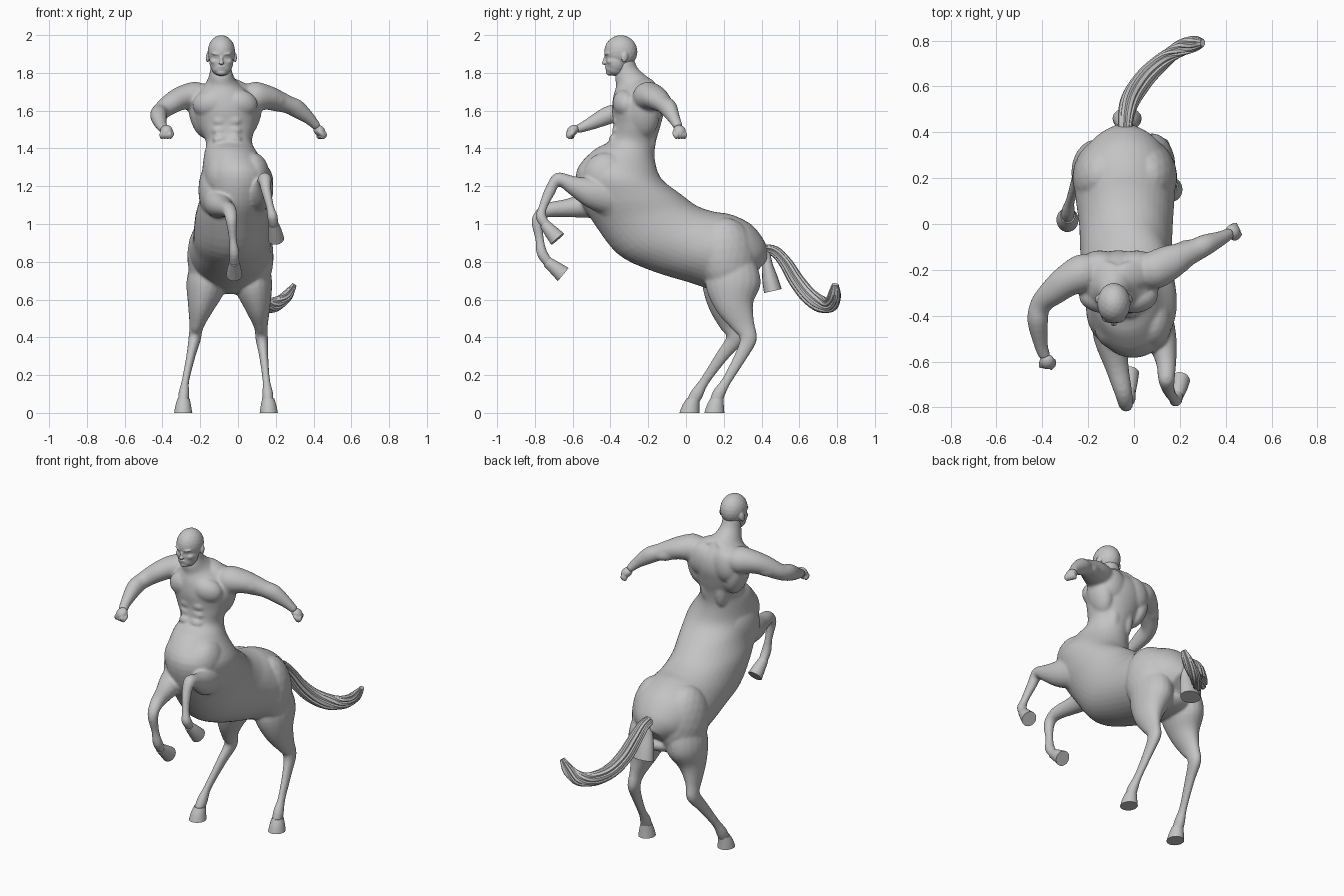
import bpy, bmesh, math
from mathutils import Vector, Matrix, Euler

cube = bpy.data.objects.get("Cube")
if cube:
    bpy.data.objects.remove(cube, do_unlink=True)

grey = bpy.data.materials.new("stone grey")
grey.use_nodes = True
grey.diffuse_color = (0.55, 0.55, 0.55, 1)
bsdf = grey.node_tree.nodes["Principled BSDF"]
bsdf.inputs["Base Color"].default_value = (0.55, 0.55, 0.55, 1)
bsdf.inputs["Roughness"].default_value = 0.8


# ---- helpers ----
def catmull(a, b, c, d, t):
    return 0.5 * (2 * b + (c - a) * t + (2 * a - 5 * b + 4 * c - d) * t * t + (3 * b - a - 3 * c + d) * t ** 3)


def loft(bm, rings, steps=4, sides=28, groove=0.0):
    """Skin smoothly interpolated ellipses given as (centre, half axis, half axis)."""
    n, fine = len(rings), []
    for i in range(n - 1):
        quad = [rings[max(i - 1, 0)], rings[i], rings[i + 1], rings[min(i + 2, n - 1)]]
        for s in range(steps):
            fine.append([catmull(*[r[k] for r in quad], s / steps) for k in range(3)])
    fine.append(rings[-1])
    loops = []
    for c, u, v in fine:
        loop = []
        for j in range(sides):
            t = 2 * math.pi * j / sides
            r = 1 - groove * (j % 4 == 0)
            loop.append(bm.verts.new(c + u * (r * math.cos(t)) + v * (r * math.sin(t))))
        loops.append(loop)
    faces = [bm.faces.new(loops[0]), bm.faces.new(loops[-1][::-1])]
    for p, q in zip(loops, loops[1:]):
        for j in range(sides):
            k = (j + 1) % sides
            faces.append(bm.faces.new((p[k], p[j], q[j], q[k])))
    bmesh.ops.recalc_face_normals(bm, faces=faces)


def limb(bm, pts, ref=(1, 0, 0), **kw):
    """Loft along points (x, y, z, side radius, depth radius)."""
    rings, ref = [], Vector(ref)
    for i, p in enumerate(pts):
        tan = (Vector(pts[min(i + 1, len(pts) - 1)][:3]) - Vector(pts[max(i - 1, 0)][:3])).normalized()
        side = (ref - tan * ref.dot(tan)).normalized()
        rings.append((Vector(p[:3]), side * p[3], tan.cross(side) * p[4]))
    loft(bm, rings, **kw)


def blob(bm, loc, size, rot=(0, 0, 0)):
    m = Matrix.LocRotScale(Vector(loc), Euler([math.radians(a) for a in rot]), Vector(size))
    bmesh.ops.create_icosphere(bm, subdivisions=3, radius=1, matrix=m)


def finish(name, bm, voxel=None, smooth=2):
    me = bpy.data.meshes.new(name)
    bm.to_mesh(me)
    bm.free()
    me.materials.append(grey)
    ob = bpy.data.objects.new(name, me)
    bpy.context.collection.objects.link(ob)
    if voxel:
        rm = ob.modifiers.new("blend", "REMESH")
        rm.mode, rm.voxel_size, rm.use_smooth_shade = "VOXEL", voxel, True
        sm = ob.modifiers.new("soften", "SMOOTH")
        sm.factor, sm.iterations = 0.5, smooth
    else:
        bpy.ops.object.select_all(action="DESELECT")
        ob.select_set(True)
        bpy.context.view_layer.objects.active = ob
        bpy.ops.object.shade_smooth_by_angle(angle=math.radians(40))


# ---- body: one trunk from neck to rump (centre x, back y z, front y z, half width) ----
bm = bmesh.new()
trunk = [
    (-.09, -.28, 1.89, -.36, 1.84, .052), (-.09, -.255, 1.825, -.375, 1.775, .06),
    (-.085, -.19, 1.765, -.37, 1.73, .085),
    (-.075, -.13, 1.69, -.385, 1.675, .15), (-.067, -.115, 1.61, -.392, 1.605, .178),
    (-.06, -.135, 1.52, -.385, 1.52, .155), (-.048, -.16, 1.43, -.405, 1.44, .122),
    (-.035, -.165, 1.34, -.49, 1.39, .145), (-.005, -.13, 1.24, -.58, 1.28, .187),
    (-.01, -.03, 1.16, -.56, 1.13, .19), (-.03, .06, 1.095, -.485, 1.0, .195),
    (-.035, .15, 1.065, -.36, .84, .20), (-.035, .22, 1.055, -.19, .755, .205),
    (-.04, .29, 1.03, .02, .69, .218), (-.04, .36, .985, .14, .655, .205),
    (-.04, .42, .90, .25, .675, .15), (-.04, .44, .82, .34, .71, .07)]
loft(bm, [(Vector((x, (y1 + y2) / 2, (z1 + z2) / 2)), Vector((w, 0, 0)),
           Vector((0, (y1 - y2) / 2, (z1 - z2) / 2))) for x, y1, z1, y2, z2, w in trunk], sides=40)

# muscles, mirrored about the centre line
for s in (-1, 1):
    cx = -.068
    blob(bm, (cx + s * .083, -.325, 1.638), (.092, .062, .072), (0, s * 12, s * 14))   # pectoral
    blob(bm, (cx + s * .08, -.17, 1.64), (.085, .055, .10), (0, s * -14, 0))           # shoulder blade
    blob(bm, (cx + s * .13, -.225, 1.58), (.06, .085, .13), (0, s * 14, 0))            # back flank
    blob(bm, (cx + s * .065, -.22, 1.73), (.09, .06, .032), (0, s * 24, 0))            # trapezius
    blob(bm, (cx + s * .045 + .01, -.205, 1.48), (.045, .05, .13))                     # lower back
    for z, y in ((1.545, -.366), (1.495, -.368), (1.447, -.385)):                      # abdominals
        blob(bm, (-.058 + s * .037, y, z), (.04, .024, .026))
    blob(bm, (-.005 + s * .085, -.42, 1.25), (.088, .125, .13), (20, 0, 0))            # horse breast
    blob(bm, (-.02 + s * .11, -.36, 1.18), (.08, .14, .16), (-35, 0, 0))               # horse shoulder
    blob(bm, (-.04 + s * .105, .225, .82), (.12, .155, .215), (8, 0, s * 18))          # haunch
blob(bm, (-.03, .24, .69), (.12, .14, .062))                                           # groin

# arms: left reaches out and back, right reaches forward
arms = [
    [(.03, -.21, 1.675, .06, .07), (.09, -.20, 1.675, .078, .083), (.16, -.165, 1.668, .064, .075),
     (.22, -.135, 1.648, .055, .058), (.265, -.115, 1.632, .047, .05), (.315, -.09, 1.608, .048, .046),
     (.38, -.062, 1.556, .032, .032), (.42, -.04, 1.512, .022, .026)],
    [(-.165, -.20, 1.675, .06, .07), (-.225, -.215, 1.675, .078, .083), (-.295, -.25, 1.668, .064, .07),
     (-.35, -.295, 1.64, .056, .06), (-.405, -.35, 1.598, .047, .047), (-.42, -.42, 1.572, .048, .045),
     (-.405, -.53, 1.52, .03, .03), (-.387, -.58, 1.50, .022, .026)]]
for arm in arms:
    limb(bm, arm, ref=(0, 0, 1))
blob(bm, (.20, -.185, 1.66), (.065, .032, .036), (0, 15, 28))       # left biceps
blob(bm, (.205, -.11, 1.635), (.07, .032, .036), (0, 15, 28))       # left triceps
blob(bm, (-.325, -.30, 1.655), (.06, .032, .036), (0, -20, 42))     # right biceps
blob(bm, (-.36, -.265, 1.63), (.07, .032, .036), (0, -20, 42))      # right triceps

# hind legs
hind = [
    [(.07, .25, .86, .06, .08), (.072, .25, .77, .095, .13), (.082, .25, .67, .10, .145),
     (.105, .26, .56, .068, .10),
     (.121, .305, .46, .037, .06), (.126, .33, .39, .033, .046), (.136, .29, .30, .024, .034),
     (.15, .215, .17, .02, .026), (.157, .175, .105, .029, .034), (.16, .155, .05, .028, .033)],
    [(-.15, .23, .86, .06, .08), (-.155, .23, .77, .098, .13), (-.17, .225, .67, .105, .14),
     (-.197, .215, .56, .07, .095),
     (-.22, .24, .46, .038, .06), (-.23, .257, .39, .033, .046), (-.25, .19, .30, .024, .034),
     (-.278, .10, .17, .02, .026), (-.286, .06, .105, .029, .034), (-.29, .03, .05, .028, .033)]]
# raised forelegs
fore = [
    [(.085, -.38, 1.14, .08, .10), (.12, -.50, 1.165, .066, .08), (.14, -.60, 1.205, .045, .05),
     (.142, -.68, 1.235, .036, .037), (.15, -.72, 1.175, .027, .03), (.17, -.757, 1.09, .021, .023),
     (.182, -.768, 1.04, .028, .029), (.19, -.74, .99, .025, .026)],
    [(-.10, -.38, 1.13, .09, .10), (-.10, -.50, 1.105, .075, .075), (-.075, -.62, 1.085, .052, .05),
     (-.045, -.74, 1.07, .038, .037), (-.035, -.787, 1.02, .031, .031), (-.027, -.775, .92, .021, .023),
     (-.02, -.762, .845, .028, .029), (-.02, -.72, .785, .025, .026)]]
for leg in hind + fore:
    limb(bm, leg, sides=20)
finish("body", bm, 0.008, 7)

# ---- hooves ----
hooves = {
    "hind_hoof_left": [(.16, .163, .075, .032, .035), (.162, .155, .04, .041, .045), (.163, .15, 0, .048, .053)],
    "hind_hoof_right": [(-.288, .038, .075, .032, .035), (-.29, .026, .04, .041, .045), (-.29, .018, 0, .048, .053)],
    "fore_hoof_left": [(.188, -.75, 1.0, .027, .028), (.196, -.715, .96, .036, .037), (.202, -.68, .92, .042, .045)],
    "fore_hoof_right": [(-.02, -.735, .80, .027, .028), (-.02, -.69, .765, .036, .037), (-.02, -.65, .732, .042, .045)]}
for name, pts in hooves.items():
    bm = bmesh.new()
    if name.startswith("hind"):   # level soles on the ground
        loft(bm, [(Vector(p[:3]), Vector((p[3], 0, 0)), Vector((0, p[4], 0))) for p in pts])
    else:
        limb(bm, pts)
    finish(name, bm)

# ---- fists ----
for name, centre, turn, thumb in (("fist_left", (.435, -.032, 1.49), 25, -1),
                                  ("fist_right", (-.38, -.605, 1.49), -100, 1)):
    bm = bmesh.new()
    base = Matrix.Translation(centre) @ Matrix.Rotation(math.radians(turn), 4, "Z") @ Matrix.Rotation(math.radians(40), 4, "Y")
    parts = [((-.006, 0, 0), (.036, .033, .027)), ((.008, thumb * .028, -.012), (.026, .013, .013))]
    parts += [((.02, -.024 + i * .016, -.01), (.018, .01, .022)) for i in range(4)]
    for loc, size in parts:
        bmesh.ops.create_icosphere(bm, subdivisions=3, radius=1,
                                   matrix=base @ Matrix.LocRotScale(Vector(loc), None, Vector(size)))
    finish(name, bm, 0.004, 2)

# ---- head ----
bm = bmesh.new()
hx = -.088
blob(bm, (hx, -.345, 1.912), (.073, .088, .088))                # skull
blob(bm, (hx, -.368, 1.86), (.064, .058, .075))                 # face
blob(bm, (hx, -.372, 1.825), (.052, .054, .042))                # jaw
blob(bm, (hx, -.402, 1.803), (.028, .022, .018))                # chin
blob(bm, (hx, -.425, 1.870), (.009, .014, .030), (-18, 0, 0))   # nose bridge
blob(bm, (hx, -.434, 1.853), (.014, .012, .010))                # nose tip
blob(bm, (hx, -.420, 1.832), (.021, .010, .005))                # upper lip
blob(bm, (hx, -.417, 1.821), (.019, .010, .006))                # lower lip
for s in (-1, 1):
    blob(bm, (hx + s * .026, -.417, 1.900), (.028, .014, .008), (0, s * -8, s * 15))  # brow
    blob(bm, (hx + s * .026, -.411, 1.884), (.012, .010, .006))                      # eye
    blob(bm, (hx + s * .036, -.397, 1.860), (.022, .022, .018))                      # cheek
    blob(bm, (hx + s * .072, -.325, 1.882), (.009, .018, .027), (-12, 0, s * 18))    # ear
finish("head", bm, 0.0045, 2)

# ---- tail with grooved strands, and the hair flap below its root ----
bm = bmesh.new()
limb(bm, [(-.04, .40, .87, .03, .025), (-.035, .47, .855, .036, .03), (-.02, .53, .79, .042, .036),
          (.01, .585, .70, .045, .042), (.06, .65, .62, .042, .045), (.13, .715, .575, .036, .045),
          (.20, .765, .575, .034, .042), (.26, .785, .62, .03, .036), (.30, .79, .68, .012, .018)],
     sides=32, groove=0.16)
finish("tail", bm)

bm = bmesh.new()
limb(bm, [(-.03, .42, .88, .02, .02), (-.03, .43, .79, .04, .028), (-.03, .445, .71, .055, .042),
          (-.03, .46, .645, .064, .048)], sides=16)
finish("tail_root_flap", bm)
